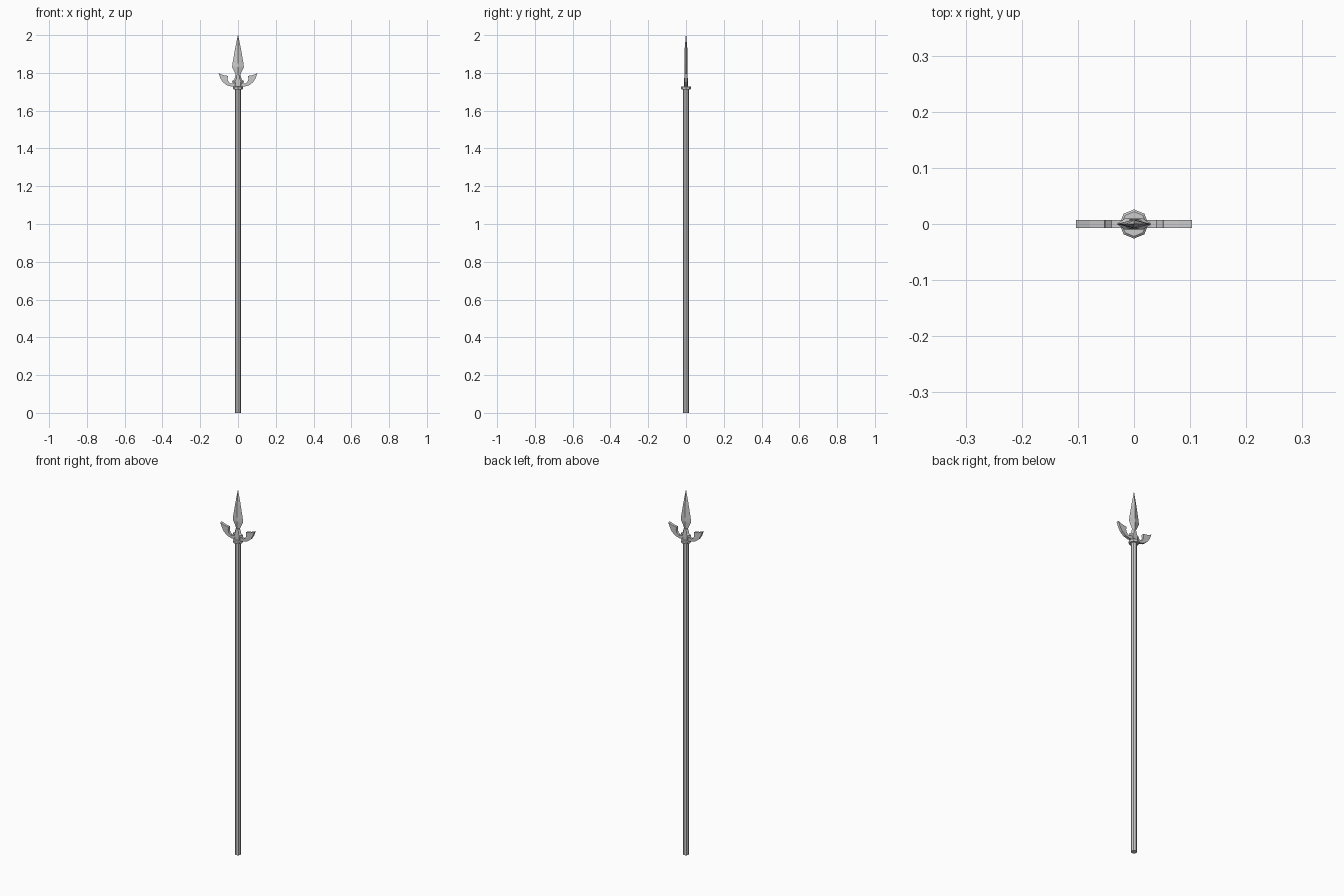
import bpy, bmesh, math

if "Cube" in bpy.data.objects:
    bpy.data.objects.remove(bpy.data.objects["Cube"])


def make_object(name, bm):
    bmesh.ops.recalc_face_normals(bm, faces=bm.faces)
    mesh = bpy.data.meshes.new(name)
    bm.to_mesh(mesh)
    bm.free()
    obj = bpy.data.objects.new(name, mesh)
    bpy.context.collection.objects.link(obj)
    return obj


def loft(name, rings):
    """Skin equal-length rings of points and cap both ends."""
    bm = bmesh.new()
    loops = [[bm.verts.new(p) for p in ring] for ring in rings]
    n = len(loops[0])
    for a, b in zip(loops, loops[1:]):
        for i in range(n):
            j = (i + 1) % n
            bm.faces.new((a[i], a[j], b[j], b[i]))
    bm.faces.new(loops[0])
    bm.faces.new(loops[-1])
    return make_object(name, bm)


def octagon(r, z):
    return [(r * math.cos(i * math.pi / 4), r * math.sin(i * math.pi / 4), z) for i in range(8)]


def diamond(w, d, z):
    return [(w, 0, z), (0, d, z), (-w, 0, z), (0, -d, z)]


def hexagon(w, d, z):
    return [(w, 0, z), (w * .5, d, z), (-w * .5, d, z), (-w, 0, z), (-w * .5, -d, z), (w * .5, -d, z)]


# Octagonal pole and collar
loft("pole", [octagon(.0155, 0), octagon(.0155, 1.72)])
loft("collar", [octagon(.025, 1.713), octagon(.026, 1.718), octagon(.026, 1.726), octagon(.022, 1.729)])

# Flared socket between collar and blade
loft("socket", [hexagon(.022, .010, 1.727), hexagon(.031, .010, 1.757),
                hexagon(.020, .010, 1.764), hexagon(.012, .008, 1.79)])

# Ridged leaf blade
loft("blade", [diamond(.016, .008, 1.77), diamond(.012, .008, 1.79),
               diamond(.031, .008, 1.83), diamond(.029, .008, 1.85),
               diamond(.015, .007, 1.93), diamond(.0008, .0008, 2.0)])

# Curved side prongs, mirrored left and right
profile = [(.012, 1.728), (.036, 1.728), (.060, 1.735), (.080, 1.751), (.094, 1.773), (.103, 1.798),
           (.078, 1.788), (.053, 1.784), (.055, 1.768), (.050, 1.752), (.040, 1.744), (.030, 1.744), (.012, 1.75)]
for side, label in ((1, "right"), (-1, "left")):
    loft(label + "_prong", [[(side * x, y, z) for x, z in profile] for y in (-.007, .007)])
